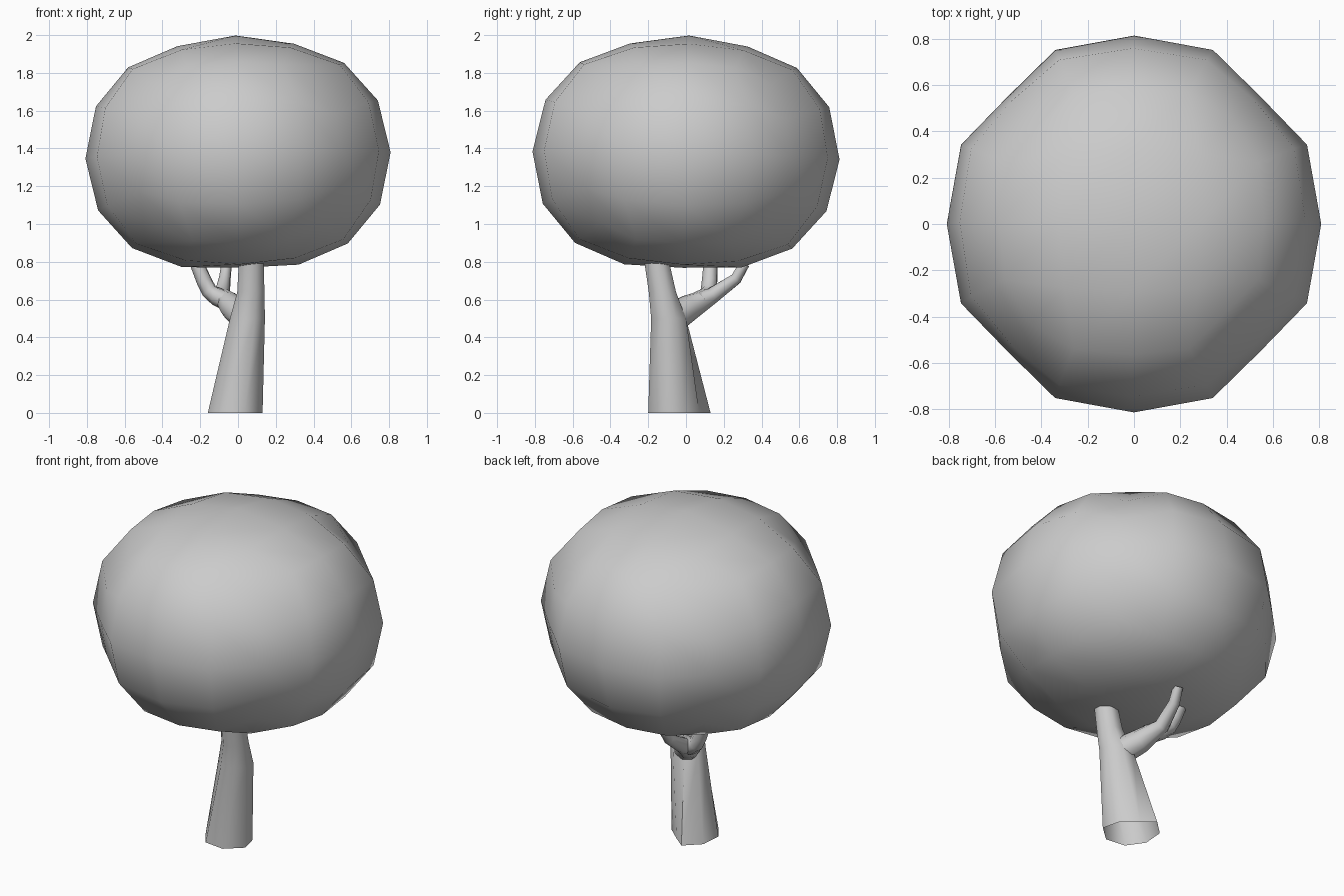
import bpy, bmesh, math
from mathutils import Matrix, Vector

cube = bpy.data.objects.get("Cube")
if cube:
    bpy.data.objects.remove(cube, do_unlink=True)

grey = bpy.data.materials.new("plain grey")
grey.use_nodes = True
COLOUR = (0.6, 0.6, 0.6, 1)
grey.diffuse_color = COLOUR
grey.node_tree.nodes["Principled BSDF"].inputs["Base Color"].default_value = COLOUR


def finish(bm, name, sharp):
    mesh = bpy.data.meshes.new(name)
    bm.to_mesh(mesh)
    bm.free()
    mesh.materials.append(grey)
    obj = bpy.data.objects.new(name, mesh)
    bpy.context.collection.objects.link(obj)
    bpy.ops.object.select_all(action='DESELECT')
    obj.select_set(True)
    bpy.context.view_layer.objects.active = obj
    bpy.ops.object.shade_smooth_by_angle(angle=math.radians(sharp))


def tube(name, path, foot=None, sides=8):
    """Open tapered limb through (x, y, z, radius) points; a foot outline replaces the first ring
    and keeps all rings level."""
    bm = bmesh.new()
    centres = [Vector(p[:3]) for p in path]
    rings = []
    for i, c in enumerate(centres):
        along = centres[min(i + 1, len(path) - 1)] - centres[max(i - 1, 0)]
        turn = Matrix.Identity(3) if foot else along.to_track_quat('Z', 'Y').to_matrix()
        ring = []
        for k in range(sides):
            a = math.tau * (k + 0.5) / sides
            spoke = Vector((math.cos(a), math.sin(a), 0)) * path[i][3]
            if foot and i == 0:
                spoke = Vector((*foot[k], 0))
            ring.append(bm.verts.new(c + turn @ spoke))
        rings.append(ring)
    for low, high in zip(rings, rings[1:]):
        for k in range(sides):
            n = (k + 1) % sides
            bm.faces.new((low[k], low[n], high[n], high[k]))
    finish(bm, name, 60)


# Crown: a cube cut into a grid, rounded, with its upright edges pulled in
bm = bmesh.new()
bmesh.ops.create_cube(bm, size=2)
bmesh.ops.subdivide_edges(bm, edges=bm.edges[:], cuts=3, use_grid_fill=True)
tilt = Matrix.Rotation(math.radians(-1.2), 3, 'Y') @ Matrix.Rotation(math.radians(-1.5), 3, 'X')
for v in bm.verts:
    ax, ay, az = (abs(c) for c in v.co)
    on_edge = min(ax, ay) > 0.99
    p = Vector([math.tan(c * math.pi / 4) for c in v.co]).normalized()
    p.z *= 1 + 0.2 * (1 - p.z ** 2)
    p *= 0.95 if on_edge and az > 0.99 else 0.965 if on_edge else 1.01
    # Widen the columns beside the upright edges
    if max(ax, ay) > 0.99 and 0.4 < min(ax, ay) < 0.6:
        p[0 if ax < ay else 1] *= 1.1
    p = tilt @ Vector((p.x * 0.8, p.y * 0.805, p.z * 0.609))
    # Lift the two poles: peaked top, flat underside
    lift = 0.02 if max(ax, ay) < 0.01 else 0
    v.co = p + Vector((0, 0, 1.363 + lift))
finish(bm, "crown", 180)

# Trunk, flared to an uneven foot
FOOT = [(0.12, 0.025), (0.03, 0.105), (-0.045, 0.165), (-0.135, 0.08),
        (-0.145, -0.05), (-0.075, -0.15), (0.05, -0.165), (0.145, -0.08)]
tube("trunk", [(-0.015, -0.035, 0, 0.158), (0.05, -0.092, 0.5, 0.1),
               (0.068, -0.125, 0.64, 0.078), (0.07, -0.155, 0.8, 0.071)], foot=FOOT)

# Limb behind the trunk and its fork
tube("limb", [(0.045, -0.07, 0.5, 0.08), (-0.03, 0.02, 0.56, 0.07),
              (-0.085, 0.14, 0.622, 0.045), (-0.07, 0.265, 0.71, 0.032),
              (-0.06, 0.31, 0.79, 0.028)])
tube("limb_fork", [(-0.04, 0.06, 0.585, 0.055), (-0.11, 0.11, 0.615, 0.05),
                   (-0.152, 0.12, 0.645, 0.043), (-0.18, 0.125, 0.7, 0.042),
                   (-0.222, 0.13, 0.8, 0.038)])
